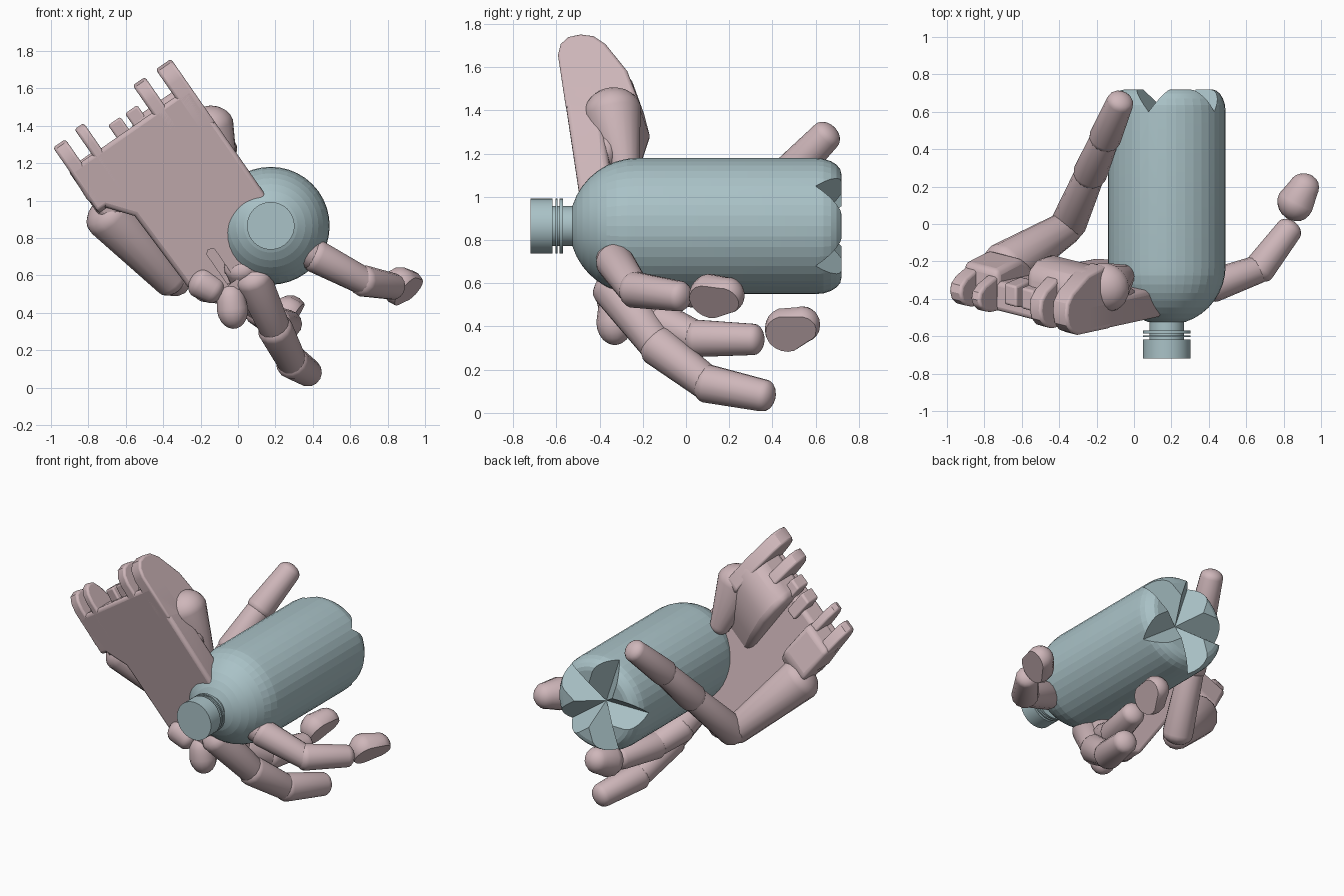
import bpy, bmesh, math
from mathutils import Vector, Matrix

if bpy.data.objects.get("Cube"):
    bpy.data.objects.remove(bpy.data.objects["Cube"])


def material(name, rgb):
    m = bpy.data.materials.new(name)
    m.use_nodes = True
    m.diffuse_color = (*rgb, 1)
    m.node_tree.nodes["Principled BSDF"].inputs["Base Color"].default_value = (*rgb, 1)
    return m


PINK = material("dusty pink plastic", (0.62, 0.47, 0.49))
BLUE = material("pale blue plastic", (0.40, 0.54, 0.57))


def finish(name, bm, mat, smooth, bevel=0):
    bmesh.ops.recalc_face_normals(bm, faces=bm.faces)
    me = bpy.data.meshes.new(name)
    bm.to_mesh(me)
    bm.free()
    me.materials.append(mat)
    ob = bpy.data.objects.new(name, me)
    bpy.context.collection.objects.link(ob)
    if bevel:
        mod = ob.modifiers.new("bevel", 'BEVEL')
        mod.width, mod.segments, mod.angle_limit = bevel, 3, math.radians(40)
    bpy.ops.object.select_all(action='DESELECT')
    ob.select_set(True)
    bpy.context.view_layer.objects.active = ob
    bpy.ops.object.shade_smooth_by_angle(angle=math.radians(smooth))
    return ob


def lathe(bm, profile, sides, matrix):
    """Closed solid of rings (axis position, radius) about local z."""
    rings = []
    for h, r in profile:
        rings.append([bm.verts.new(matrix @ Vector((r * math.cos(a), r * math.sin(a), h)))
                      for a in (2 * math.pi * i / sides for i in range(sides))])
    for lo, hi in zip(rings, rings[1:]):
        for i in range(sides):
            j = (i + 1) % sides
            bm.faces.new((lo[i], lo[j], hi[j], hi[i]))
    bm.faces.new(rings[0])
    bm.faces.new(rings[-1])


def slice_off(bm, point, normal, cap=True):
    """Remove everything on the normal's side of a plane."""
    bmesh.ops.bisect_plane(bm, geom=bm.verts[:] + bm.edges[:] + bm.faces[:],
                           plane_co=point, plane_no=normal, clear_outer=True)
    if cap:
        bmesh.ops.holes_fill(bm, edges=[e for e in bm.edges if e.is_boundary])


def prism(name, outline, a, b, place, bevel=0.0):
    """Extrude an outline between a and b, placed by a mapping."""
    bm = bmesh.new()
    lo = [bm.verts.new(place(u, v, a)) for u, v in outline]
    hi = [bm.verts.new(place(u, v, b)) for u, v in outline]
    bm.faces.new(lo)
    bm.faces.new(hi)
    for i in range(len(lo)):
        j = (i + 1) % len(lo)
        bm.faces.new((lo[i], lo[j], hi[j], hi[i]))
    return finish(name, bm, PINK, 30, bevel)


def segment(name, p, q, r1, r2, pad=None, dome=0.7, sides=14):
    """Tapered bar with domed ends; pad slices a flat face with that normal."""
    p, q = Vector(p), Vector(q)
    axis = q - p
    n, L = 5, axis.length
    arc = [math.pi / 2 * (i + 0.4) / (n + 0.4) for i in range(n + 1)]
    prof = [(-r1 * dome * math.cos(a), r1 * math.sin(a)) for a in arc]
    prof += [(L + r2 * dome * math.cos(a), r2 * math.sin(a)) for a in reversed(arc)]
    rot = axis.to_track_quat('Z', 'Y').to_matrix().to_4x4()
    bm = bmesh.new()
    lathe(bm, prof, sides, Matrix.Translation(p) @ rot)
    if pad:
        no = Vector(pad).normalized()
        slice_off(bm, (p + q) / 2 + no * r1 * 0.4, no)
    return finish(name, bm, PINK, 32)


# Bottle: one petal sector with a groove slope on each side, repeated five times
CX, CZ, R = 0.175, 0.865, 0.315
along_y = Matrix.Translation((CX, 0, CZ)) @ Matrix.Rotation(-math.pi / 2, 4, 'X')
body = [(-0.225 - R * math.cos(a), R * math.sin(a))
        for a in (math.radians(d) for d in range(18, 91, 9))]
body += [(0.6 + 0.12 * math.sin(a), R - 0.075 * (1 - math.cos(a)))
         for a in (math.radians(d) for d in range(0, 91, 18))]
bm = bmesh.new()
lathe(bm, body, 40, Matrix())
half = math.radians(36)
edges_out = [Vector((-math.sin(half), s * math.cos(half), 0)) for s in (1, -1)]
for out in edges_out:
    slice_off(bm, Vector((0, 0, 0.6)), (out * 1.3 + Vector((0, 0, 1))).normalized())
for out in edges_out:
    slice_off(bm, Vector((0, 0, 0)), out, cap=False)
for v in bm.verts:
    v.select = False
sector = bm.verts[:] + bm.edges[:] + bm.faces[:]
for k in range(1, 5):
    copy = bmesh.ops.duplicate(bm, geom=sector)["geom"]
    bmesh.ops.rotate(bm, verts=[g for g in copy if isinstance(g, bmesh.types.BMVert)],
                     cent=(0, 0, 0), matrix=Matrix.Rotation(2 * half * k, 3, 'Z'))
bmesh.ops.remove_doubles(bm, verts=bm.verts, dist=0.0005)
# Turn so that a groove lies toward -x
bm.transform(along_y)
finish("bottle_body", bm, BLUE, 8)

# Neck, collars and cap
for name, y0, y1, r in (("bottle_neck", -0.63, -0.5, 0.092), ("neck_collar", -0.585, -0.57, 0.127),
                        ("neck_ring", -0.605, -0.595, 0.127), ("bottle_cap", -0.72, -0.618, 0.127)):
    bm = bmesh.new()
    lathe(bm, [(y0, r), (y1, r)], 40, along_y)
    finish(name, bm, BLUE, 30)


# Palm frame: s runs wrist to knuckles, t across, depth from the back of the hand
def palm(s, t, depth):
    x, z = 0.57 * s + 0.82 * t, -0.82 * s + 0.57 * t
    return Vector((x, -0.259 - 0.1 * x - 0.22 * z + depth, z))


def palm_side(s, depth, t):
    return palm(s, t, depth)


plate = prism("palm_plate", [(-1.47, -0.08), (-1.27, -0.09), (-1.07, 0.07), (-0.5, 0.09), (-0.42, 0.18),
                             (-0.4, 0.45), (-0.6, 0.62), (-0.77, 0.71), (-1.47, 0.71)],
              0, 0.16, palm, 0.025)
slot = prism("slot_cutter", [(-0.7, 0.29), (-0.68, 0.27), (-0.48, 0.27), (-0.48, 0.32), (-0.68, 0.32)],
             -0.1, 0.1, palm)
slot.hide_render = True
slot.hide_set(True)
groove = plate.modifiers.new("slot", 'BOOLEAN')
groove.operation, groove.object, groove.solver = 'DIFFERENCE', slot, 'EXACT'

# Raised heel on the inside of the palm, and side rail
prism("palm_heel", [(-1.5, 0.05), (-1.5, 0.27), (-1.42, 0.32), (-1.3, 0.33), (-1.1, 0.25), (-0.85, 0.1)],
      0.33, 0.7, palm_side, 0.05)
prism("palm_rail", [(-1.48, 0.05), (-1.48, 0.22), (-1.25, 0.26), (-1.15, 0.2), (-1.12, 0.05)],
      -0.085, 0.14, palm_side, 0.03)

# Wrist hinge tabs
tab = [(-1.25, 0), (-1.55, 0), (-1.61, 0.02), (-1.65, 0.06), (-1.665, 0.12), (-1.655, 0.18),
       (-1.61, 0.23), (-1.46, 0.31), (-1.3, 0.34), (-1.2, 0.28)]
for i, (t0, t1, deep, back) in enumerate(((0.61, 0.71, 1, 0.015), (0.46, 0.54, 0.9, 0.015),
                                          (0.07, 0.13, 0.65, 0.03), (-0.08, 0.0, 0.7, 0.045))):
    prism(f"wrist_tab_{i + 1}", [(s + back, d * deep) for s, d in tab], t0, t1, palm_side, 0.015)
for i, t in enumerate((0.23, 0.34)):
    prism(f"tendon_guide_{i + 1}", [(-1.4, 0.05), (-1.55, 0.07), (-1.55, 0.18), (-1.4, 0.2)],
          t, t + 0.08, palm_side, 0.012)

# Rounded stub beside the palm
segment("side_stub", (-0.155, -0.34, 1.39), (-0.06, -0.28, 1.1), 0.135, 0.065, dome=0.85, sides=18)

# Thumb
segment("thumb_base", (-0.69, -0.23, 0.92), (-0.36, -0.02, 0.57), 0.135, 0.09)
thumb = [(-0.35, 0.0, 0.57), (-0.235, 0.27, 0.87), (-0.155, 0.46, 1.09), (-0.075, 0.65, 1.285)]
# Fingers as joint chains
upper = [(0.12, -0.36, 0.83), (0.42, -0.33, 0.7), (0.67, -0.24, 0.57), (0.83, -0.03, 0.54)]
middle = [(0.02, -0.33, 0.65), (0.12, -0.12, 0.42), (0.2, 0.05, 0.345), (0.27, 0.31, 0.34)]
lower = [(0.08, -0.34, 0.58), (0.2, -0.13, 0.31), (0.29, 0.1, 0.135), (0.375, 0.36, 0.08)]
for finger, chain, radius in (("thumb", thumb, 0.096), ("upper_finger", upper, 0.094),
                              ("middle_finger", middle, 0.098), ("lower_finger", lower, 0.1)):
    for i, (p, q) in enumerate(zip(chain, chain[1:])):
        r = radius * (1 - 0.05 * i)
        segment(f"{finger}_segment_{i + 1}", p, q, r, r * 0.84)

# Detached fingertips with flat pads
segment("upper_fingertip", (0.87, 0.115, 0.54), (0.91, 0.19, 0.545), 0.105, 0.085, (0.7, -0.3, -0.6), 0.95)
segment("middle_fingertip", (0.265, 0.465, 0.385), (0.28, 0.54, 0.41), 0.105, 0.085, (0.8, -0.1, -0.5), 0.95)

# Short curled finger under the palm
segment("curled_knuckle", (-0.2, -0.34, 0.56), (-0.13, -0.34, 0.52), 0.085, 0.075)
segment("curled_fingertip", (-0.035, -0.33, 0.46), (-0.03, -0.33, 0.42), 0.08, 0.085, dome=1.25)
